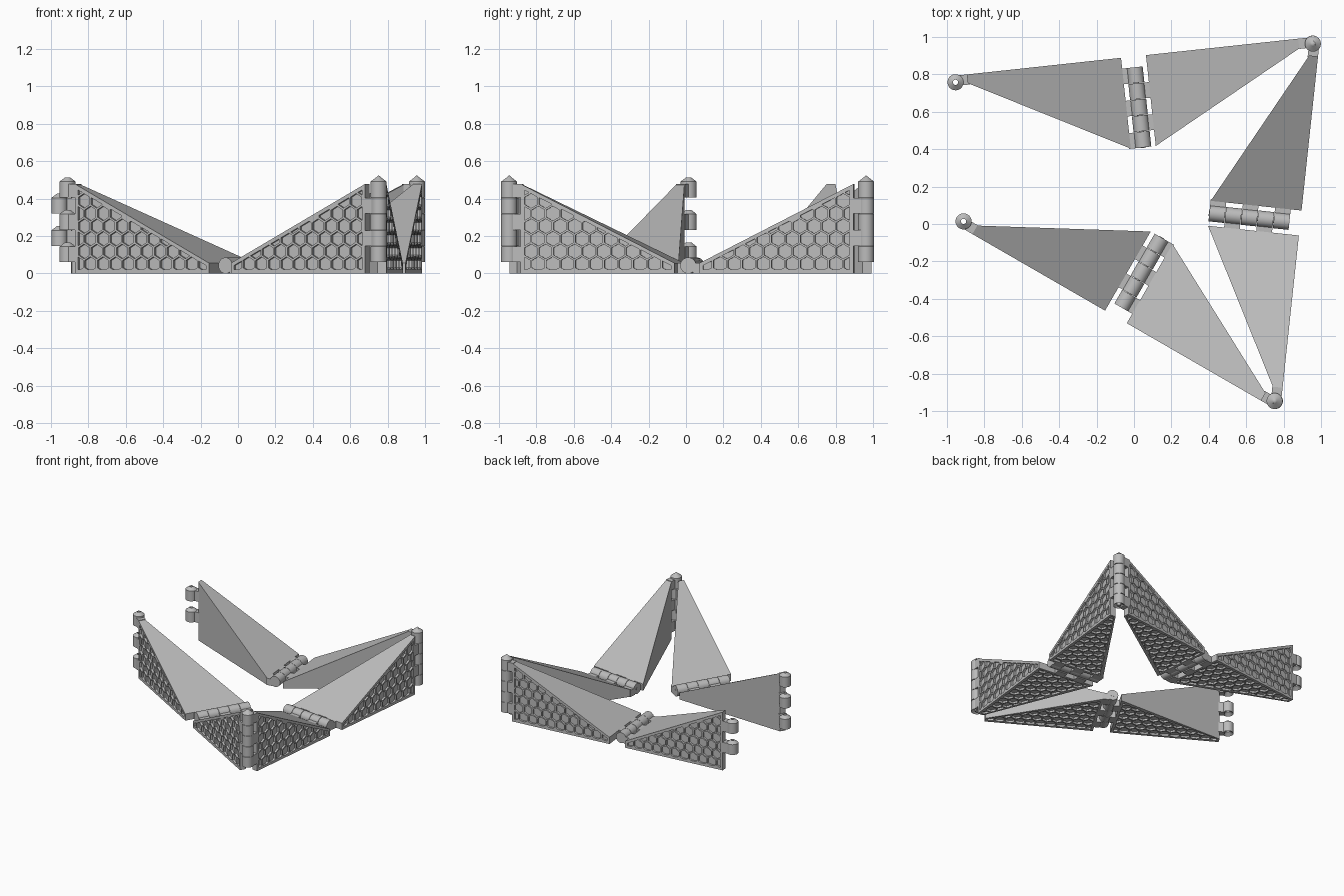
import bpy, bmesh, math
from mathutils import Vector, Matrix

old = bpy.data.objects.get("Cube")
if old:
    bpy.data.objects.remove(old, do_unlink=True)

grey = bpy.data.materials.new("plain grey")
grey.use_nodes = True
COLOUR = (0.5, 0.5, 0.5, 1)
grey.diffuse_color = COLOUR
grey.node_tree.nodes["Principled BSDF"].inputs["Base Color"].default_value = COLOUR

# Wedge frame: u runs from ground hinge to corner post, v points inward, z up
LENGTH = 0.96
U0, U1 = 0.067, 0.895            # body ends along u
OUT = -0.035                     # outer face
LOW, HIGH = 0.055, 0.478         # body height at the two ends
RADIUS, HOLE, TIP = 0.043, 0.014, 0.022
PITCH, BARREL = 0.0866, 0.084
POST_START, HINGE_START, HINGE_Z = 0.06, 0.023, 0.042
SIDES = 24


def height(u):
    return LOW + (HIGH - LOW) * (u - U0) / (U1 - U0)


def add_prism(bm, bottom, top):
    a = [bm.verts.new(p) for p in bottom]
    b = [bm.verts.new(p) for p in top]
    bm.faces.new(a)
    bm.faces.new(b[::-1])
    for i in range(len(a)):
        j = (i + 1) % len(a)
        bm.faces.new((a[j], a[i], b[i], b[j]))


def add_box(bm, lo, hi):
    corners = [(lo[0], lo[1]), (hi[0], lo[1]), (hi[0], hi[1]), (lo[0], hi[1])]
    add_prism(bm, [(x, y, lo[2]) for x, y in corners], [(x, y, hi[2]) for x, y in corners])


def add_ring(bm, profile, matrix):
    """Turn a closed profile of (radius, height) around the axis of the matrix."""
    rings = []
    for k in range(SIDES):
        a = 2 * math.pi * k / SIDES
        rings.append([bm.verts.new(matrix @ Vector((r * math.cos(a), r * math.sin(a), h)))
                      for r, h in profile])
    n = len(profile)
    for k in range(SIDES):
        p, q = rings[k], rings[(k + 1) % SIDES]
        for i in range(n):
            j = (i + 1) % n
            bm.faces.new((p[i], q[i], q[j], p[j]))


def to_mesh(bm, name):
    bmesh.ops.recalc_face_normals(bm, faces=bm.faces)
    mesh = bpy.data.meshes.new(name)
    bm.to_mesh(mesh)
    bm.free()
    return mesh


def clip(poly, n, d):
    """Keep the part of a polygon where n.p >= d."""
    result = []
    for i, p in enumerate(poly):
        q = poly[(i + 1) % len(poly)]
        a, b = n.dot(p) - d, n.dot(q) - d
        if a >= 0:
            result.append(p)
        if a * b < 0:
            result.append(p + (q - p) * (a / (a - b)))
    return result


def honeycomb(rise):
    """Hexagonal cells trimmed to the framed triangle of a side face."""
    cells, step, size, rim = [], 0.078, 0.039, 0.02
    slope = Vector(((rise - LOW) / (U1 - U0), -1))
    slope.normalize()
    limits = [(Vector((1, 0)), U0 + rim), (Vector((-1, 0)), rim - U1),
              (Vector((0, 1)), rim), (slope, slope.dot(Vector((U0, LOW))) + rim)]
    for row in range(7):
        for col in range(13):
            mid = Vector((0.02 + step * (col + 0.5 * (row % 2)), 0.05 + step * 0.866 * row))
            poly = [mid + Vector((math.sin(k * math.pi / 3), math.cos(k * math.pi / 3))) * size
                    for k in range(6)]
            for n, d in limits:
                poly = clip(poly, n, d) if poly else poly
            if len(poly) > 2:
                area = sum(p.cross(poly[i - 1]) for i, p in enumerate(poly)) / 2
                if abs(area) > 0.0003:
                    cells.append(poly)
    return cells


def wedge_mesh():
    """Tapered wedge with honeycomb pockets in its outer and bottom faces."""
    bm = bmesh.new()
    inner0, inner1 = 0.453, 0.012
    add_prism(bm, [(U0, OUT, 0), (U1, OUT, 0), (U1, inner1, 0), (U0, inner0, 0)],
              [(U0, OUT, LOW), (U1, OUT, HIGH), (U1, inner1, HIGH), (U0, inner0, LOW)])
    body = bpy.data.objects.new("wedge_base", to_mesh(bm, "wedge_base"))
    bm = bmesh.new()
    depth, over = 0.016, 0.02
    for c in honeycomb(HIGH):
        add_prism(bm, [(p.x, OUT - over, p.y) for p in c], [(p.x, OUT + depth, p.y) for p in c])
    for c in honeycomb(HIGH):
        c = [Vector((U0 + U1 - p.x, p.y + OUT)) for p in c]
        add_prism(bm, [(p.x, p.y, -over) for p in c], [(p.x, p.y, depth) for p in c])
    cutter = bpy.data.objects.new("pocket_cutter", to_mesh(bm, "pocket_cutter"))
    cutter.hide_render = True
    for o in (body, cutter):
        bpy.context.collection.objects.link(o)
    mod = body.modifiers.new("pockets", "BOOLEAN")
    mod.operation, mod.solver, mod.object = "DIFFERENCE", "EXACT", cutter
    graph = bpy.context.evaluated_depsgraph_get()
    mesh = bpy.data.meshes.new_from_object(body.evaluated_get(graph))
    for o in (body, cutter):
        bpy.data.objects.remove(o, do_unlink=True)
    return mesh


def mirrored_honeycomb_fix(cells):
    return cells


def knuckle(bm, matrix, tip):
    add_ring(bm, [(HOLE, tip), (HOLE, BARREL + tip), (RADIUS, BARREL), (RADIUS, 0)], matrix)


def post_mesh(slots):
    """Upright knuckles, each joined to the wedge by a web."""
    bm = bmesh.new()
    for k in slots:
        z = POST_START + k * PITCH
        knuckle(bm, Matrix.Translation((LENGTH, 0, z)), TIP)
        add_box(bm, (U1 - 0.01, OUT, z), (LENGTH - 0.025, 0.02, min(z + BARREL, HIGH)))
    return to_mesh(bm, "post")


def hinge_mesh(slots):
    """Lying knuckles, each joined to the wedge by a web."""
    bm = bmesh.new()
    for k in slots:
        v = HINGE_START + k * PITCH
        turn = Matrix.Translation((0, v, HINGE_Z)) @ Matrix.Rotation(-math.pi / 2, 4, "X")
        knuckle(bm, turn, 0)
        add_box(bm, (0.025, v, 0), (U0 + 0.01, v + BARREL, LOW))
    return to_mesh(bm, "hinge")


def place(mesh, name, matrix, smooth):
    mesh = mesh.copy()
    mesh.transform(matrix)
    if matrix.determinant() < 0:
        mesh.flip_normals()
    mesh.materials.clear()
    mesh.materials.append(grey)
    obj = bpy.data.objects.new(name, mesh)
    bpy.context.collection.objects.link(obj)
    if smooth:
        bpy.ops.object.select_all(action="DESELECT")
        obj.select_set(True)
        bpy.context.view_layer.objects.active = obj
        bpy.ops.object.shade_smooth_by_angle(angle=math.radians(30))
    return obj


EVEN, ODD = (0, 2, 4), (1, 3)
wedge = wedge_mesh()
posts = {s: post_mesh(s) for s in (EVEN, ODD)}
hinges = {s: hinge_mesh(s) for s in (EVEN, ODD)}

# Three folding panels, each a mirrored pair of wedges between two posts
panels = {"back": ((-0.953, 0.757), (0.955, 0.963), (0, -1)),
          "left": ((0.955, 0.963), (0.751, -0.945), (-1, 0)),
          "front": ((0.751, -0.945), (-0.909, 0.013), (0, 1))}
for side, (start, end, inward) in panels.items():
    start, end = Vector(start), Vector(end)
    mid = (start + end) / 2
    for label, post, lead in (("first", start, True), ("second", end, False)):
        u = (post - mid).normalized()
        v = Vector((-u.y, u.x))
        if v.dot(Vector(inward)) < 0:
            v = -v
        m = Matrix(((u.x, v.x, 0, mid.x), (u.y, v.y, 0, mid.y), (0, 0, 1, 0), (0, 0, 0, 1)))
        name = f"{side}_{label}"
        place(wedge, name + "_wedge", m, False)
        place(hinges[EVEN if lead else ODD], name + "_hinge_knuckles", m, True)
        place(posts[ODD if lead else EVEN], name + "_post_knuckles", m, True)

    # Pin through the ground hinge
    bm = bmesh.new()
    turn = Matrix.Translation((0, HINGE_START, HINGE_Z)) @ Matrix.Rotation(-math.pi / 2, 4, "X")
    bmesh.ops.create_cone(bm, cap_ends=True, segments=SIDES, radius1=HOLE, radius2=HOLE,
                          depth=5 * PITCH, matrix=turn @ Matrix.Translation((0, 0, 2.5 * PITCH)))
    place(to_mesh(bm, "pin"), side + "_hinge_pin", m, True)

# Pointed pins in the two closed corner posts
for name, (x, y) in (("back_left", panels["left"][0]), ("front_left", panels["left"][1])):
    bm = bmesh.new()
    top = POST_START + 4 * PITCH + BARREL + TIP
    for r2, z0, z1 in ((HOLE, POST_START, top), (0, top, top + 0.012)):
        bmesh.ops.create_cone(bm, cap_ends=True, segments=SIDES, radius1=HOLE, radius2=r2,
                              depth=z1 - z0, matrix=Matrix.Translation((x, y, (z0 + z1) / 2)))
    place(to_mesh(bm, "pin"), name + "_post_pin", Matrix.Identity(4), True)
